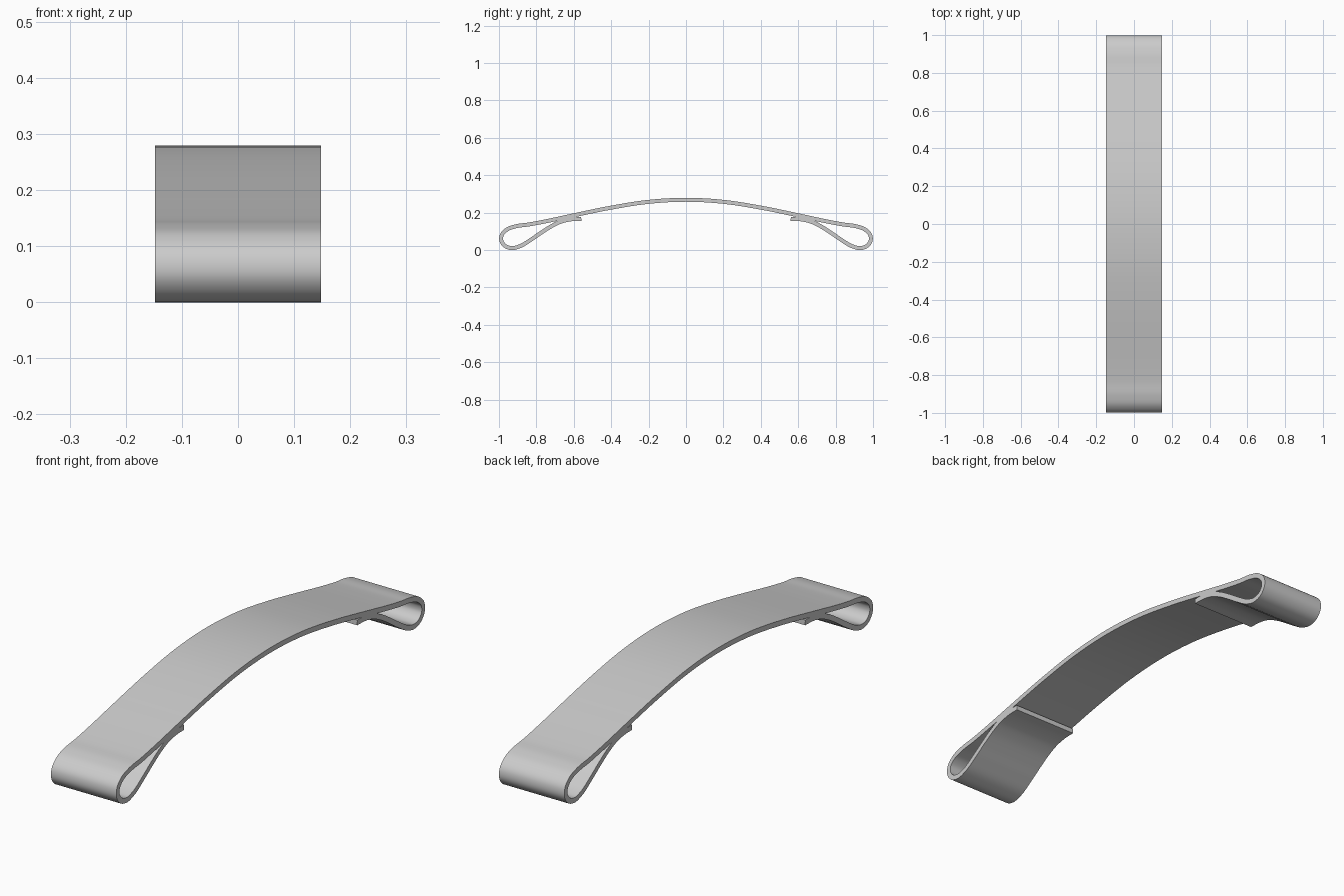
import bpy, bmesh
from mathutils import Vector

if "Cube" in bpy.data.objects:
    bpy.data.objects.remove(bpy.data.objects["Cube"])

HALF_WIDTH, HALF_THICK = 0.148, 0.0105

# Centreline (y, z) of one half: arch crown -> end loop -> tucked-under tip
half = [(0, .269), (.2, .258), (.4, .227), (.6, .186), (.75, .154), (.84, .137),
        (.91, .127), (.957, .110), (.985, .080), (.987, .050), (.967, .022),
        (.93, .0105), (.89, .020), (.83, .055), (.77, .096), (.71, .133),
        (.66, .155), (.61, .165), (.56, .167)]
path = [Vector((-y, z)) for y, z in reversed(half[1:])] + [Vector(p) for p in half]


def smooth_path(pts, steps=6):
    """Catmull-Rom curve (centripetal-style tangents) through the points."""
    ext = [2 * pts[0] - pts[1]] + pts + [2 * pts[-1] - pts[-2]]
    out = []
    for a, b, c, d in zip(ext, ext[1:], ext[2:], ext[3:]):
        l0, l1, l2 = (b - a).length, (c - b).length, (d - c).length
        m1 = ((b - a) / l0 * l1 + (c - b) / l1 * l0) / (l0 + l1) * l1
        m2 = ((c - b) / l1 * l2 + (d - c) / l2 * l1) / (l1 + l2) * l1
        for i in range(steps):
            t = i / steps
            out.append((2*t**3 - 3*t*t + 1) * b + (t**3 - 2*t*t + t) * m1
                       + (3*t*t - 2*t**3) * c + (t**3 - t*t) * m2)
    return out + [pts[-1]]


# Sweep a rectangular cross-section along the centreline
line = smooth_path(path)
bm = bmesh.new()
rings = []
for i, p in enumerate(line):
    t = (line[min(i + 1, len(line) - 1)] - line[max(i - 1, 0)]).normalized()
    n = Vector((-t.y, t.x)) * HALF_THICK
    rings.append([bm.verts.new((x * HALF_WIDTH, p.x + s * n.x, p.y + s * n.y))
                  for x, s in ((-1, 1), (1, 1), (1, -1), (-1, -1))])
for a, b in zip(rings, rings[1:]):
    for k in range(4):
        j = (k + 1) % 4
        bm.faces.new((a[k], a[j], b[j], b[k]))
bm.faces.new(rings[0])
bm.faces.new(rings[-1])
bmesh.ops.recalc_face_normals(bm, faces=bm.faces)

mesh = bpy.data.meshes.new("bent_strip_handle")
bm.to_mesh(mesh)
bm.free()
handle = bpy.data.objects.new("bent_strip_handle", mesh)
bpy.context.collection.objects.link(handle)
bpy.context.view_layer.objects.active = handle
handle.select_set(True)
bpy.ops.object.shade_smooth_by_angle()
